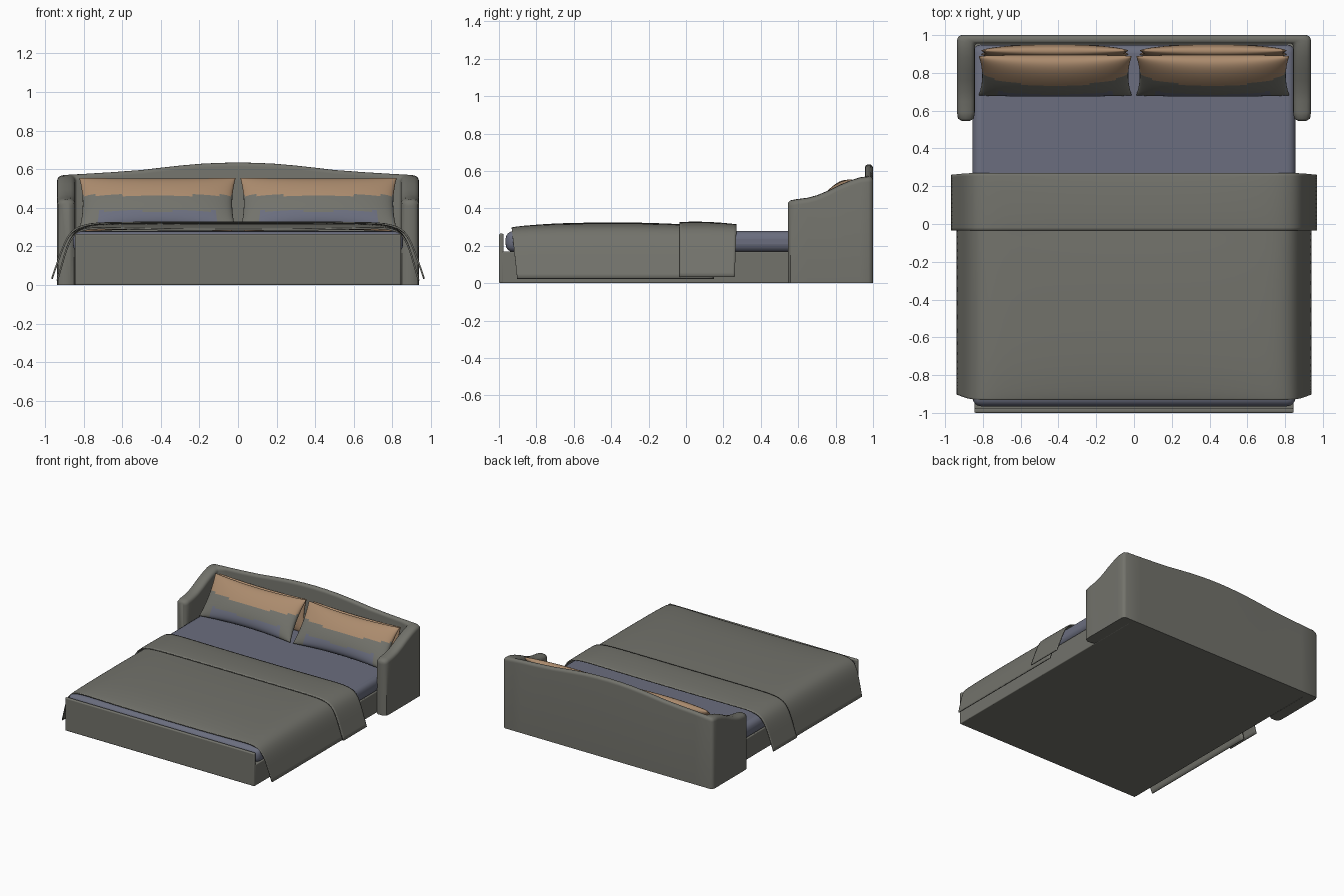
import bpy, bmesh, math
from mathutils import Vector

if "Cube" in bpy.data.objects:
    bpy.data.objects.remove(bpy.data.objects["Cube"])


def material(name, rgb):
    m = bpy.data.materials.new(name)
    m.diffuse_color = (*rgb, 1)
    m.use_nodes = True
    m.node_tree.nodes["Principled BSDF"].inputs["Base Color"].default_value = m.diffuse_color
    return m


GREY = material("grey fabric", (0.17, 0.17, 0.148))
BLUE = material("blue grey linen", (0.145, 0.155, 0.21))
TAN = material("tan linen", (0.41, 0.26, 0.155))


def make(name, verts, faces, mats, fix=True):
    me = bpy.data.meshes.new(name)
    me.from_pydata(verts, [], faces)
    if fix:
        bm = bmesh.new()
        bm.from_mesh(me)
        bmesh.ops.remove_doubles(bm, verts=bm.verts, dist=1e-5)
        bmesh.ops.recalc_face_normals(bm, faces=bm.faces)
        bm.to_mesh(me)
        bm.free()
    for m in mats:
        me.materials.append(m)
    ob = bpy.data.objects.new(name, me)
    bpy.context.collection.objects.link(ob)
    return ob


def smooth(ob, angle=40):
    bpy.ops.object.select_all(action='DESELECT')
    ob.select_set(True)
    bpy.context.view_layer.objects.active = ob
    bpy.ops.object.shade_smooth_by_angle(angle=math.radians(angle))


def grid_faces(nu, nv, off=0):
    return [(off + j * nu + i, off + j * nu + i + 1, off + (j + 1) * nu + i + 1, off + (j + 1) * nu + i)
            for j in range(nv - 1) for i in range(nu - 1)]


def box(name, lo, hi, mat, r):
    v = [(x, y, z) for z in (lo[2], hi[2]) for y in (lo[1], hi[1]) for x in (lo[0], hi[0])]
    f = [(0, 2, 3, 1), (4, 5, 7, 6), (0, 1, 5, 4), (2, 6, 7, 3), (0, 4, 6, 2), (1, 3, 7, 5)]
    ob = make(name, v, f, [mat])
    b = ob.modifiers.new("bevel", 'BEVEL')
    b.width, b.segments = r, 4
    smooth(ob, 50)
    return ob


# Base, footboard and mattress
box("bed_base", (-0.845, -0.985, 0), (0.845, 0.97, 0.17), GREY, 0.006)
box("footboard", (-0.845, -1.0, 0), (0.845, -0.975, 0.265), GREY, 0.008)
box("mattress", (-0.855, -0.965, 0.165), (0.855, 0.95, 0.28), BLUE, 0.045)

# Headboard with wings: stations of outer point, inner point and height, right half
half = [((0.91, 0.545), (0.87, 0.545), 0.43), ((0.932, 0.558), (0.848, 0.558), 0.443)]
half += [((0.937, y), (0.843, y), h) for y, h in
         ((0.59, 0.449), (0.65, 0.457), (0.70, 0.47), (0.76, 0.495), (0.82, 0.525), (0.88, 0.55), (0.93, 0.566))]
half += [((0.937, 0.975), (0.842, 0.945), 0.57), ((0.93, 0.992), (0.838, 0.951), 0.571),
         ((0.913, 1.0), (0.832, 0.955), 0.572)]
half += [((x, 1.0), (x, 0.956), h) for x, h in
         ((0.78, 0.577), (0.65, 0.585), (0.5, 0.596), (0.4, 0.608), (0.3, 0.619), (0.2, 0.628), (0.1, 0.633))]
flip = [((-o[0], o[1]), (-i[0], i[1]), h) for o, i, h in reversed(half)]
stations = half + [((0, 1.0), (0, 0.956), 0.635)] + flip
verts, n = [], 11
for o, i, h in stations:
    o, i = Vector(o), Vector(i)
    c, d = (o + i) / 2, (o - i) / 2
    r = min(d.length, 0.03)
    ring = [(o, 0)]
    for k in range(n - 2):
        a = math.pi * k / (n - 3)
        ca = math.cos(a)
        # rounded shoulders with a flatter crown
        ring.append((c + d * math.copysign(abs(ca) ** 0.7, ca), h - r + r * math.sin(a)))
    ring.append((i, 0))
    verts += [(p.x, p.y, z) for p, z in ring]
faces = grid_faces(n, len(stations))
faces += [(j * n, (j + 1) * n, (j + 1) * n + n - 1, j * n + n - 1) for j in range(len(stations) - 1)]
faces += [tuple(range(n)), tuple(range(len(verts) - n, len(verts)))]
smooth(make("headboard", verts, faces, [GREY]), 50)


# Draped cloths: one cross-section (x, z) carried along y with a small height change
def drape(name, section, rows, skew):
    xs = [(-x, z) for x, z in reversed(section)] + [(0, section[0][1])] + section
    vs = []
    for y, dz, s in rows:
        for x, z in xs:
            w = max(0, 1 - (abs(x) / 0.9) ** 4)
            drop = max(0, 0.3 - z) / 0.28
            vs.append((x, y + s * skew * drop, z + dz * w))
    ob = make(name, vs, grid_faces(len(xs), len(rows)), [GREY], fix=False)
    sub = ob.modifiers.new("smooth", 'SUBSURF')
    sub.levels = sub.render_levels = 2
    sub.boundary_smooth = 'PRESERVE_CORNERS'
    sol = ob.modifiers.new("thickness", 'SOLIDIFY')
    sol.thickness, sol.offset = 0.009, -1
    smooth(ob, 60)


drape("blanket",
      [(0.4, 0.32), (0.68, 0.319), (0.78, 0.312), (0.845, 0.283), (0.885, 0.215), (0.91, 0.13), (0.94, 0.025)],
      [(-0.932, -0.03, 1), (-0.9, -0.02, 1), (-0.8, -0.007, 0), (-0.65, 0.003, 0), (-0.3, 0.006, 0),
       (-0.12, 0, 0), (0.0, -0.006, 0), (0.15, -0.008, 0)], 0.03)
drape("blanket_fold",
      [(0.4, 0.328), (0.68, 0.327), (0.79, 0.32), (0.865, 0.288), (0.905, 0.215), (0.935, 0.13), (0.968, 0.035)],
      [(-0.035, -0.002, 0), (0.03, 0.002, 0), (0.12, 0, 0), (0.21, -0.006, 0), (0.27, -0.016, 1)], -0.01)


# Cushions: two bulged sheets sharing a pinched outline
def pillow(name, centre, hw, hh, thick, lean, mats):
    nu, nv = 33, 33
    up = Vector((0, math.sin(lean), math.cos(lean)))
    out = Vector((0, -math.cos(lean), math.sin(lean)))
    vs = []
    for side in (1, -1):
        for j in range(nv):
            for i in range(nu):
                u = math.sin(math.pi / 2 * (2 * i / (nu - 1) - 1))
                v = math.sin(math.pi / 2 * (2 * j / (nv - 1) - 1))
                t = thick * (max(0, (1 - u * u) * (1 - v * v))) ** 0.42
                p = Vector(centre) + Vector((hw * u * (1 - 0.045 * (1 - v * v)), 0, 0))
                p += up * hh * v * (1 - 0.10 * (1 - u * u)) + out * t * side
                vs.append(tuple(p))
    ob = make(name, vs, grid_faces(nu, nv) + grid_faces(nu, nv, nu * nv), mats)
    if len(mats) > 1:   # colour bands by height
        for f in ob.data.polygons:
            c = f.center
            if c.z > 0.465:
                f.material_index = 0
            elif c.z > 0.385 or abs(c.x - centre[0]) > 0.30:
                f.material_index = 1
            else:
                f.material_index = 2
    smooth(ob, 70)


for s, side in ((1, "right"), (-1, "left")):
    pillow("front_pillow_" + side, (s * 0.417, 0.785, 0.422), 0.405, 0.168, 0.068, 0.66, [TAN, GREY, BLUE])
    pillow("back_pillow_" + side, (s * 0.42, 0.908, 0.41), 0.39, 0.135, 0.042, 0.08, [TAN])
